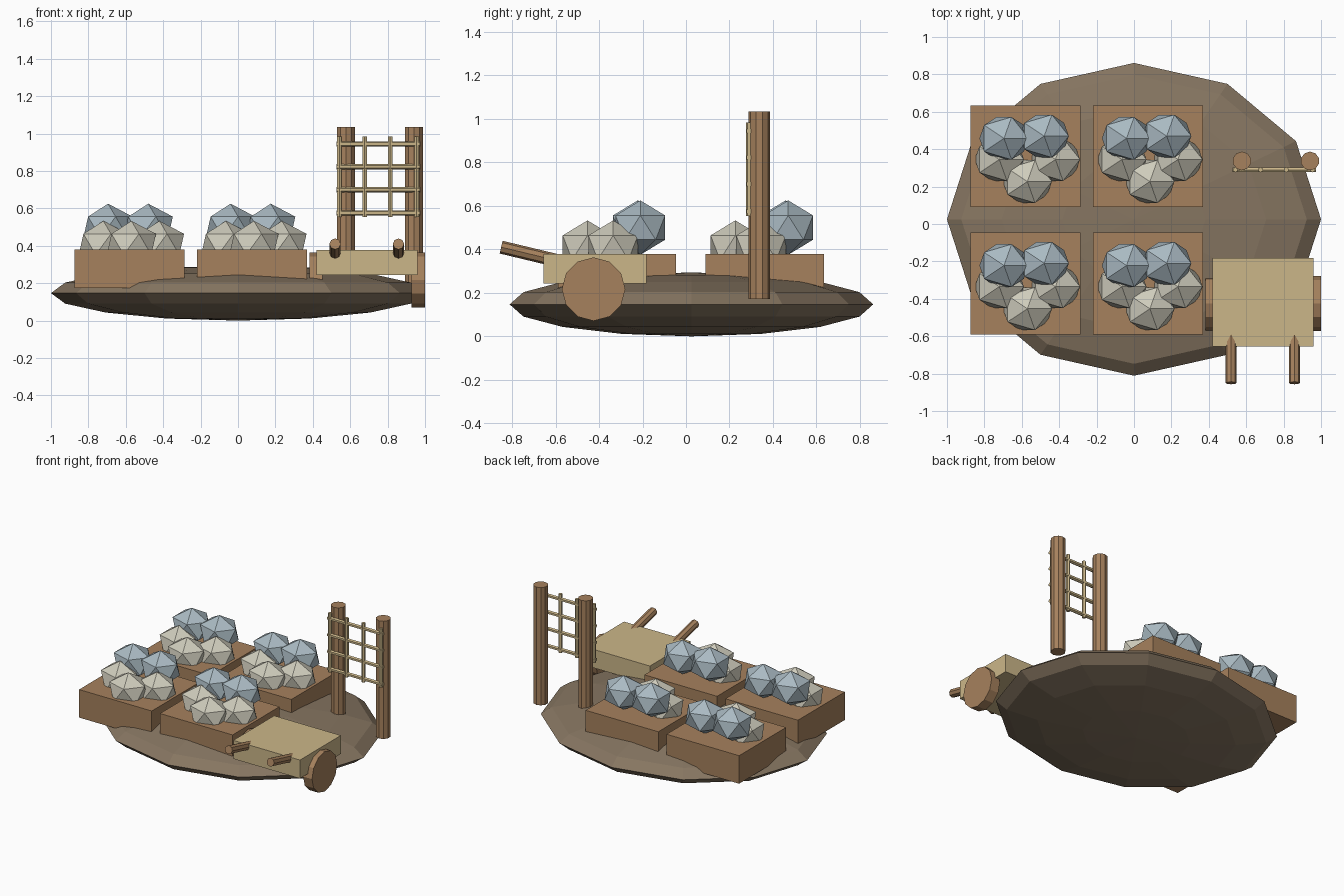
import bpy
from math import pi
from mathutils import Vector

if "Cube" in bpy.data.objects:
    bpy.data.objects.remove(bpy.data.objects["Cube"])


def material(name, rgb):
    m = bpy.data.materials.new(name)
    m.diffuse_color = (*rgb, 1)
    m.use_nodes = True
    m.node_tree.nodes["Principled BSDF"].inputs["Base Color"].default_value = m.diffuse_color
    return m


SOIL = material("soil", (0.24, 0.18, 0.12))
WOOD = material("wood", (0.38, 0.22, 0.11))
PALE = material("pale_wood", (0.60, 0.47, 0.25))
BLUE = material("blue_leaf", (0.40, 0.49, 0.54))
CREAM = material("cream_leaf", (0.62, 0.60, 0.50))


def finish(name, mat, scale=(1, 1, 1)):
    o = bpy.context.object
    o.name = name
    o.scale = scale
    o.data.materials.append(mat)
    return o


def box(name, center, size, mat):
    bpy.ops.mesh.primitive_cube_add(size=1, location=center)
    return finish(name, mat, size)


def rod(name, a, b, radius, sides, mat):
    a, b = Vector(a), Vector(b)
    d = b - a
    bpy.ops.mesh.primitive_cylinder_add(vertices=sides, radius=radius, depth=d.length,
                                        location=(a + b) / 2)
    o = finish(name, mat)
    o.rotation_euler = d.to_track_quat('Z', 'Y').to_euler()
    return o


# Flattened earth mound
bpy.ops.mesh.primitive_uv_sphere_add(segments=12, ring_count=8, radius=1,
                                     location=(0, 0.025, 0.147))
finish("earth_mound", SOIL, (1, 0.836, 0.147))

# Four planter beds, each with three low and two high faceted plants
plants = [(-0.14, -0.017, 0.408, CREAM), (0.16, -0.017, 0.408, CREAM),
          (0.01, -0.135, 0.408, CREAM),
          (-0.115, 0.096, 0.50, BLUE), (0.10, 0.108, 0.50, BLUE)]
for cx in (-0.58, 0.075):
    for cy in (0.362, -0.318):
        box("planter_bed", (cx, cy, 0.277), (0.588, 0.543, 0.205), WOOD)
        for dx, dy, z, mat in plants:
            bpy.ops.mesh.primitive_ico_sphere_add(subdivisions=1, radius=1,
                                                  location=(cx + dx, cy + dy, z))
            finish("plant", mat, (0.147, 0.134, 0.125))

# Trellis posts
for x in (0.577, 0.941):
    rod("trellis_post", (x, 0.337, 0.172), (x, 0.337, 1.034), 0.05, 10, WOOD)

# Trellis lattice
for x in (0.542, 0.677, 0.814, 0.955):
    rod("lattice_upright", (x, 0.29, 0.553), (x, 0.29, 0.983), 0.014, 6, PALE)
for z in (0.575, 0.70, 0.822, 0.944):
    rod("lattice_rail", (0.527, 0.29, z), (0.972, 0.29, z), 0.014, 6, PALE)

# Handcart: tray, two wheels, two sloping handles
box("cart_tray", (0.69, -0.418, 0.311), (0.54, 0.473, 0.135), PALE)
for x in (0.417, 0.963):
    wheel = rod("cart_wheel", (x - 0.036, -0.425, 0.217), (x + 0.036, -0.425, 0.217),
                0.146, 12, WOOD)
for x in (0.519, 0.858):
    rod("cart_handle", (x, -0.85, 0.41), (x, -0.40, 0.302), 0.03, 8, WOOD)
